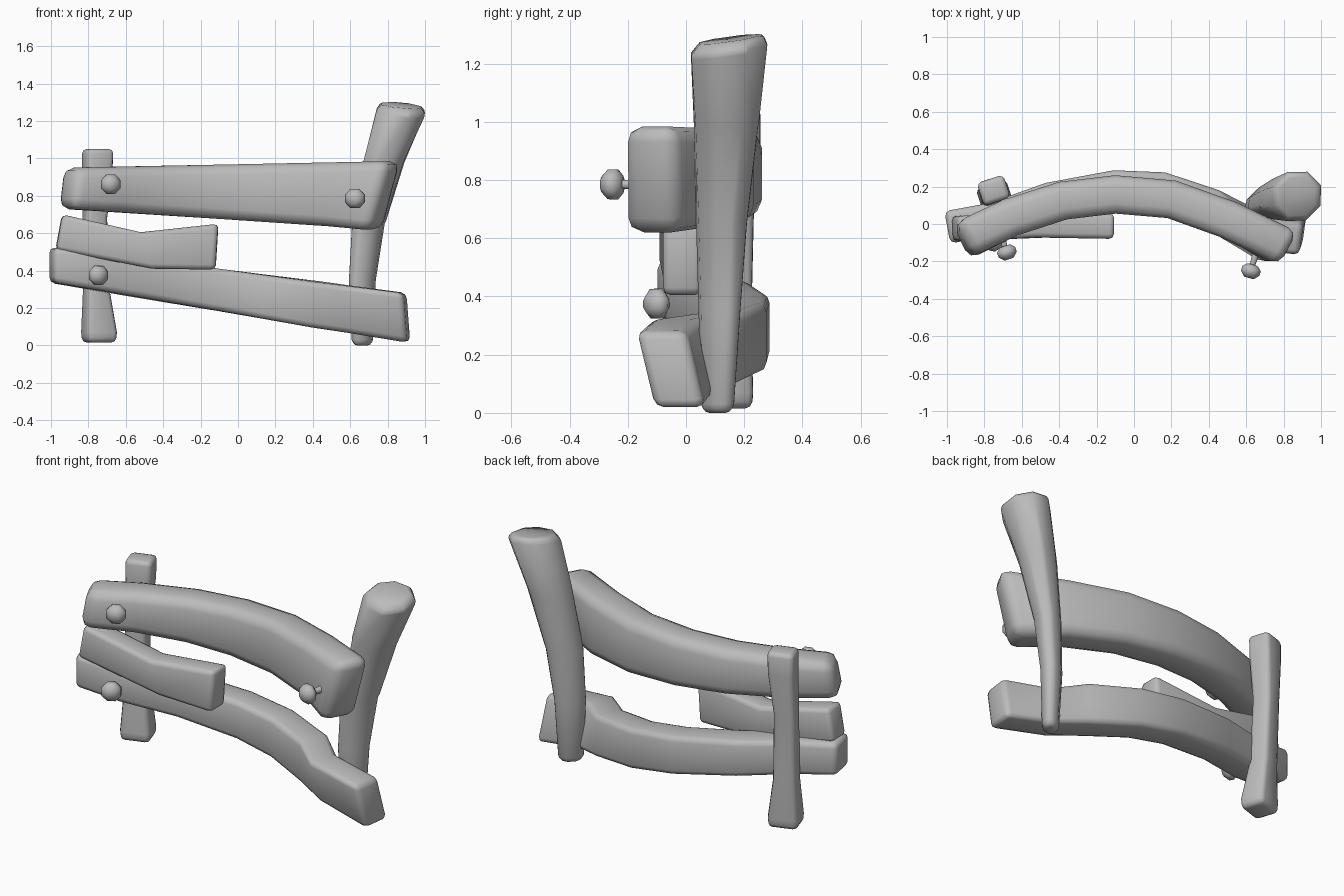
import bpy, bmesh, math
from mathutils import Vector, Matrix

if "Cube" in bpy.data.objects:
    bpy.data.objects.remove(bpy.data.objects["Cube"])

GREY = (0.5, 0.5, 0.5, 1)
grey = bpy.data.materials.new("plain grey")
grey.use_nodes = True
grey.diffuse_color = GREY
grey.node_tree.nodes["Principled BSDF"].inputs["Base Color"].default_value = GREY


def finish(name, bm, bevel=0, limit=40):
    bmesh.ops.recalc_face_normals(bm, faces=bm.faces)
    mesh = bpy.data.meshes.new(name)
    bm.to_mesh(mesh)
    bm.free()
    mesh.materials.append(grey)
    ob = bpy.data.objects.new(name, mesh)
    bpy.context.collection.objects.link(ob)
    if bevel:
        # Smooth shading runs over the rounded edges
        mesh.shade_smooth()
        mod = ob.modifiers.new("rounded edges", 'BEVEL')
        mod.width, mod.segments = bevel, 2
        mod.limit_method, mod.angle_limit = 'ANGLE', math.radians(limit)
    else:
        bpy.ops.object.select_all(action='DESELECT')
        ob.select_set(True)
        bpy.context.view_layer.objects.active = ob
        bpy.ops.object.shade_smooth_by_angle(angle=math.radians(60))


def loft(name, rings, bevel, limit=40):
    """Skin a closed tube through rings of points."""
    bm = bmesh.new()
    loops = [[bm.verts.new(p) for p in ring] for ring in rings]
    for a, b in zip(loops, loops[1:]):
        for i in range(len(a)):
            j = (i + 1) % len(a)
            bm.faces.new((a[i], a[j], b[j], b[i]))
    bm.faces.new(loops[0][::-1])
    bm.faces.new(loops[-1])
    finish(name, bm, bevel, limit)


def plank(name, stations, thick, bevel):
    """Stations: top point, bottom point. Thickness lies across the path."""
    mids = [(Vector(t) + Vector(b)) / 2 for t, b in stations]
    rings = []
    for i, (t, b) in enumerate(stations):
        d = mids[min(i + 1, len(mids) - 1)] - mids[max(i - 1, 0)]
        n = Vector((-d.y, d.x, 0)).normalized() * thick / 2
        t, b = Vector(t), Vector(b)
        rings.append([t - n, t + n, b + n, b - n])
    loft(name, rings, bevel)


def straight_edges(path, top, bottom):
    """Stations along an xy path with straight sloping top and bottom edges."""
    x0, x1 = path[0][0], path[-1][0]
    out = []
    for x, y in path:
        f = (x - x0) / (x1 - x0)
        out.append([Vector((x, y, e[0] + (e[1] - e[0]) * f)) for e in (top, bottom)])
    return out


# Upper plank, bowed backwards, with a slanted right end
path = [(-.925, -.085), (-.66, .035), (-.38, .125), (-.1, .158), (.2, .132), (.5, .025), (.84, -.13)]
st = straight_edges(path, (.95, .985), (.73, .615))
st[0][0] += Vector((.02, .01, 0))
st[0][1] += Vector((-.005, -.02, 0))
st[-1][1] += Vector((-.1, 0, 0))
plank("upper_plank", st, .205, .055)

# Lower plank, sloping, with a twisted end
path = [(-.998, -.018), (-.75, .028), (-.45, .135), (-.1, .2), (.15, .19), (.42, .1), (.58, .005), (.898, -.038)]
st = straight_edges(path, (.525, .28), (.335, .015))
for s in st[-2:]:
    s[0] += Vector((-.005, -.048, 0))
    s[1] += Vector((.015, .015, 0))
plank("lower_plank", st, .175, .03)

# Short broken plank between them
plank("short_plank", [((-.94, -.025, .7), (-.975, -.025, .51)),
                      ((-.52, -.005, .605), (-.46, -.005, .41)),
                      ((-.105, -.012, .65), (-.12, -.012, .405))], .135, .025)


def post(name, sections, sides, turn, bevel, limit=40, tilt=(0, 0)):
    """Sections: x, y, z, half width, half depth. The top two are tilted."""
    rings = []
    for k, (x, y, z, rx, ry) in enumerate(sections):
        ring = []
        for i in range(sides):
            a = 2 * math.pi * (i + .5) / sides
            s = 1 / math.cos(math.pi / sides)
            p = Matrix.Rotation(turn, 2) @ Vector((math.cos(a) * rx * s, math.sin(a) * ry * s))
            dz = p.x * tilt[0] + p.y * tilt[1] if k >= len(sections) - 2 else 0
            ring.append((x + p.x, y + p.y, z + dz))
        rings.append(ring)
    loft(name, rings, bevel, limit)


# Left post, waisted and square
post("left_post", [(-.743, .143, .015, .08, .07), (-.743, .143, .07, .085, .073),
                   (-.758, .158, .3, .064, .057), (-.766, .17, .68, .06, .055),
                   (-.752, .18, .92, .072, .064), (-.75, .18, 1.05, .075, .064)],
     4, math.radians(18), .025)

# Right post, leaning and widening to a sloped crown
post("right_post", [(.665, .108, .0, .05, .032), (.665, .108, .03, .068, .043),
                    (.665, .115, .35, .083, .055), (.697, .122, .65, .098, .07),
                    (.78, .138, .98, .115, .1), (.872, .148, 1.25, .133, .128),
                    (.872, .155, 1.285, .108, .108)],
     8, math.radians(45), .015, 50, (-.09, .14))


def bolt(name, head, root):
    """Faceted mushroom head on a shank that widens towards the plank."""
    head, root = Vector(head), Vector(root)
    d = head - root
    turn = d.to_track_quat('Z', 'Y').to_matrix()
    profile = [(-d.length, .024), (-.035, .016), (-.033, .032), (-.012, .056),
               (.014, .055), (.04, .028)]
    rings = []
    for h, r in profile:
        rings.append([head + turn @ Vector((r * math.cos(a), r * math.sin(a), h))
                      for a in [math.pi * (i + .5) / 4 for i in range(8)]])
    loft(name, rings, 0)


bolt("upper_left_bolt", (-.68, -.15, .862), (-.725, -.02, .862))
bolt("upper_right_bolt", (.625, -.25, .785), (.665, -.11, .785))
bolt("lower_left_bolt", (-.745, -.1, .375), (-.8, -.01, .38))
